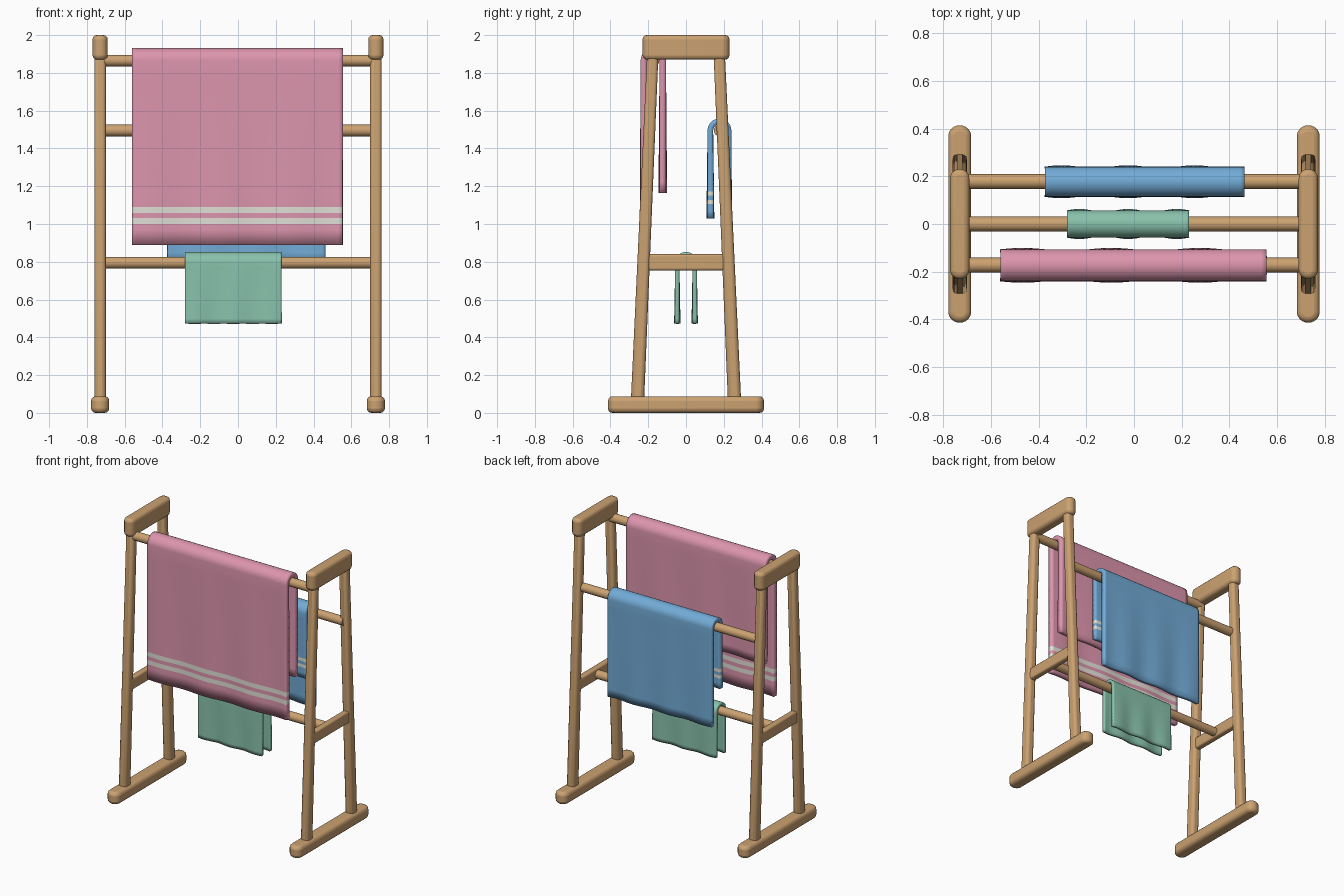
import bpy, bmesh, math
from mathutils import Vector

old = bpy.data.objects.get("Cube")
if old:
    bpy.data.objects.remove(old, do_unlink=True)


def material(name, rgb):
    m = bpy.data.materials.new(name)
    m.use_nodes = True
    m.diffuse_color = (*rgb, 1)
    m.node_tree.nodes["Principled BSDF"].inputs["Base Color"].default_value = (*rgb, 1)
    return m


WOOD = material("light wood", (0.60, 0.36, 0.165))
PINK = material("pink cloth", (0.72, 0.30, 0.42))
BLUE = material("blue cloth", (0.17, 0.41, 0.68))
GREEN = material("green cloth", (0.25, 0.54, 0.41))
CREAM = material("cream stripe", (0.75, 0.74, 0.67))


def finish(bm, name, mats):
    bmesh.ops.recalc_face_normals(bm, faces=bm.faces)
    mesh = bpy.data.meshes.new(name)
    bm.to_mesh(mesh)
    bm.free()
    ob = bpy.data.objects.new(name, mesh)
    bpy.context.collection.objects.link(ob)
    for m in mats:
        mesh.materials.append(m)
    bpy.ops.object.select_all(action='DESELECT')
    ob.select_set(True)
    bpy.context.view_layer.objects.active = ob
    bpy.ops.object.shade_smooth_by_angle(angle=math.radians(40))
    return ob


def soften(ob, width):
    b = ob.modifiers.new("rounded edges", 'BEVEL')
    b.width, b.segments = width, 3
    b.limit_method, b.angle_limit = 'ANGLE', math.radians(40)


def beam(name, size, loc, edge, end_radius=0):
    """Box with softened edges and, if asked, round ends seen from above."""
    bm = bmesh.new()
    bmesh.ops.create_cube(bm, size=1)
    for v in bm.verts:
        v.co = Vector([c * s for c, s in zip(v.co, size)]) + Vector(loc)
    if end_radius:
        upright = [e for e in bm.edges
                   if abs(e.verts[0].co.z - e.verts[1].co.z) > size[2] / 2]
        bmesh.ops.bevel(bm, geom=upright, offset=end_radius, segments=6,
                        profile=0.5, affect='EDGES')
    soften(finish(bm, name, [WOOD]), edge)


def leg(name, x, side):
    """Tapered post leaning in towards the cap."""
    bm = bmesh.new()
    bmesh.ops.create_cube(bm, size=1)
    for v in bm.verts:
        top = v.co.z > 0
        y, depth, z = (0.176, 0.06, 1.9) if top else (0.257, 0.07, 0.06)
        v.co = (x + v.co.x * 0.062, side * y + v.co.y * depth, z)
    soften(finish(bm, name, [WOOD]), 0.02)


def rail(name, y, z):
    bm = bmesh.new()
    bmesh.ops.create_cone(bm, cap_ends=True, segments=24, radius1=0.031,
                          radius2=0.031, depth=1.46)
    for v in bm.verts:
        v.co = (v.co.z, y + v.co.y, z + v.co.x)
    finish(bm, name, [WOOD])


def towel(name, cloth, x0, x1, y, z, radius, thick, front_z, back_z, waves, stripes=()):
    """Cloth draped over a rail: front drop, half turn, back drop."""
    r = radius - thick / 2

    def drop(bottom, marks):
        levels = [z + (bottom - z) * i / 12 for i in range(1, 13)]
        levels = [l for l in levels if all(abs(l - m) > 0.012 for m in marks)]
        return sorted(levels + list(marks))

    marks = [m for s in stripes for m in s]
    profile = [(-1, l, (z - l) / (z - front_z)) for l in drop(front_z, marks)]
    for i in range(17):
        a = math.pi * i / 16
        profile.append((-math.cos(a), z + r * math.sin(a), 0))
    profile += [(1, l, (z - l) / (z - back_z)) for l in reversed(drop(back_z, []))]

    columns = 48
    bm = bmesh.new()
    rows = []
    for side, height, sag in profile:
        row = []
        for i in range(columns + 1):
            u = i / columns
            fold = 0.006 * sag * math.cos(math.tau * (waves * u - 0.25))
            row.append(bm.verts.new((x0 + (x1 - x0) * u,
                                     y + side * (r + fold), height)))
        rows.append(row)
    for a, b in zip(rows, rows[1:]):
        for i in range(columns):
            f = bm.faces.new((a[i], a[i + 1], b[i + 1], b[i]))
            c = f.calc_center_median()
            if c.y < y and any(lo < c.z < hi for lo, hi in stripes):
                f.material_index = 1
    ob = finish(bm, name, [cloth, CREAM])
    s = ob.modifiers.new("cloth thickness", 'SOLIDIFY')
    s.thickness, s.offset = thick, 0


# Side frames
for label, x in (("left", 0.73), ("right", -0.73)):
    beam(label + "_foot", (0.096, 0.826, 0.088), (x, 0, 0.044), 0.024, 0.046)
    beam(label + "_cap", (0.08, 0.46, 0.13), (x, 0, 1.935), 0.022, 0.038)
    beam(label + "_crossbar", (0.045, 0.42, 0.086), (x, 0, 0.797), 0.012)
    leg(label + "_front_leg", x, -1)
    leg(label + "_back_leg", x, 1)

# Rails
rail("front_rail", -0.172, 1.865)
rail("back_rail", 0.178, 1.495)
rail("lower_rail", 0, 0.795)

# Towels
towel("large_towel", PINK, -0.56, 0.555, -0.173, 1.865, 0.067, 0.034,
      0.89, 1.165, 3, ((1.0, 1.032), (1.058, 1.09)))
towel("medium_towel", BLUE, -0.373, 0.462, 0.177, 1.495, 0.063, 0.03,
      1.03, 0.79, 3, ((1.105, 1.128), (1.15, 1.173)))
towel("small_towel", GREEN, -0.28, 0.23, 0, 0.795, 0.057, 0.022,
      0.472, 0.472, 2.5)
